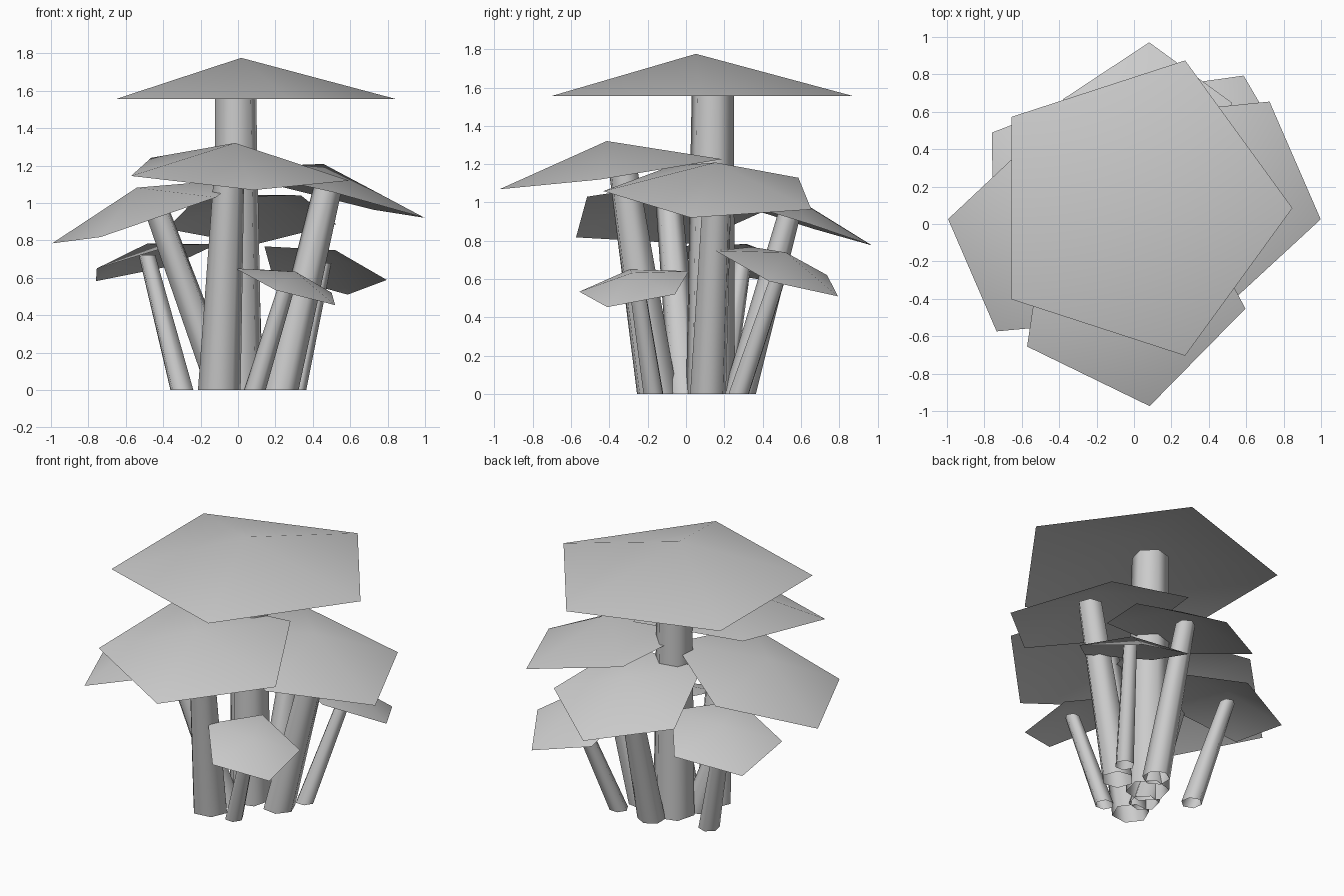
import bpy, bmesh
from math import cos, sin, pi, radians
from mathutils import Vector

old = bpy.data.objects.get("Cube")
if old:
    bpy.data.objects.remove(old, do_unlink=True)

grey = bpy.data.materials.new("plain_grey")
grey.use_nodes = True
GREY = (0.6, 0.6, 0.6, 1)
grey.diffuse_color = GREY
grey.node_tree.nodes["Principled BSDF"].inputs["Base Color"].default_value = GREY


def finish(name, bm):
    mesh = bpy.data.meshes.new(name)
    bm.to_mesh(mesh)
    bm.free()
    mesh.materials.append(grey)
    obj = bpy.data.objects.new(name, mesh)
    bpy.context.collection.objects.link(obj)
    bpy.ops.object.select_all(action="DESELECT")
    obj.select_set(True)
    bpy.context.view_layer.objects.active = obj
    bpy.ops.object.shade_smooth_by_angle(angle=radians(80))


def make_cap(name, centre, lean, radius, heading):
    """Shallow five-sided hollow cone, tilted along the lean, peak a little off centre."""
    axis = Vector((*lean, 1)).normalized()
    a = radians(heading)
    u = Vector((cos(a), sin(a), -(lean[0] * cos(a) + lean[1] * sin(a)))).normalized()
    v = axis.cross(u)
    bm = bmesh.new()
    rim = [bm.verts.new(centre + radius * (u * cos(t) + v * sin(t)))
           for t in (2 * pi * i / 5 for i in range(5))]
    apex = bm.verts.new(centre + radius * (axis * 0.266 - v * 0.04))
    for i in range(5):
        bm.faces.new((rim[i], rim[(i + 1) % 5], apex))
    finish(name, bm)


def make_stem(name, foot, top, height, radii, heading):
    """Tapered six-sided open tube, cut level with the ground."""
    spin = radians(heading + 15)
    bm = bmesh.new()
    low, high = [[bm.verts.new((x + r * cos(spin + pi * i / 3),
                                y + r * sin(spin + pi * i / 3), z)) for i in range(6)]
                 for (x, y), z, r in ((foot, 0, radii[0]), (top, height, radii[1]))]
    for i in range(6):
        j = (i + 1) % 6
        bm.faces.new((low[i], low[j], high[j], high[i]))
    finish(name, bm)


# name, cap centre, lean, cap radius, heading, stem foot, stem top, stem radii
mushrooms = [
    ("tall", (.017, .085, 1.555), (0, 0), .83, 0, (0, .128), (-.013, .14), (.132, .113)),
    ("right", (-.476, -.098, .947), (-.336, -.089), .557, 241.5, (-.08, 0), (-.447, -.09), (.092, .07)),
    ("front", (-.02, -.366, 1.16), (.046, -.142), .623, -8, (-.1, -.15), (-.045, -.335), (.115, .08)),
    ("left", (.442, .15, 1.052), (.245, .038), .585, -84, (.225, .115), (.485, .165), (.1, .078)),
    ("back", (.068, .517, .918), (-.021, .314), .476, 16, (.06, .28), (.05, .545), (.085, .06)),
    ("small_back_right", (-.469, .29, .689), (-.262, .157), .368, 145.6, (-.3, .185), (-.487, .3), (.065, .047)),
    ("small_front_left", (.275, -.261, .56), (.33, -.17), .306, 42, (.09, -.17), (.27, -.26), (.058, .045)),
    ("small_back_left", (.445, .492, .647), (.225, .349), .36, 282.6, (.305, .275), (.455, .505), (.06, .045)),
]
for name, centre, lean, radius, heading, foot, top, radii in mushrooms:
    make_cap(name + "_cap", Vector(centre), lean, radius, heading)
    make_stem(name + "_stem", foot, top, centre[2] + radius * 0.09, radii, heading)
